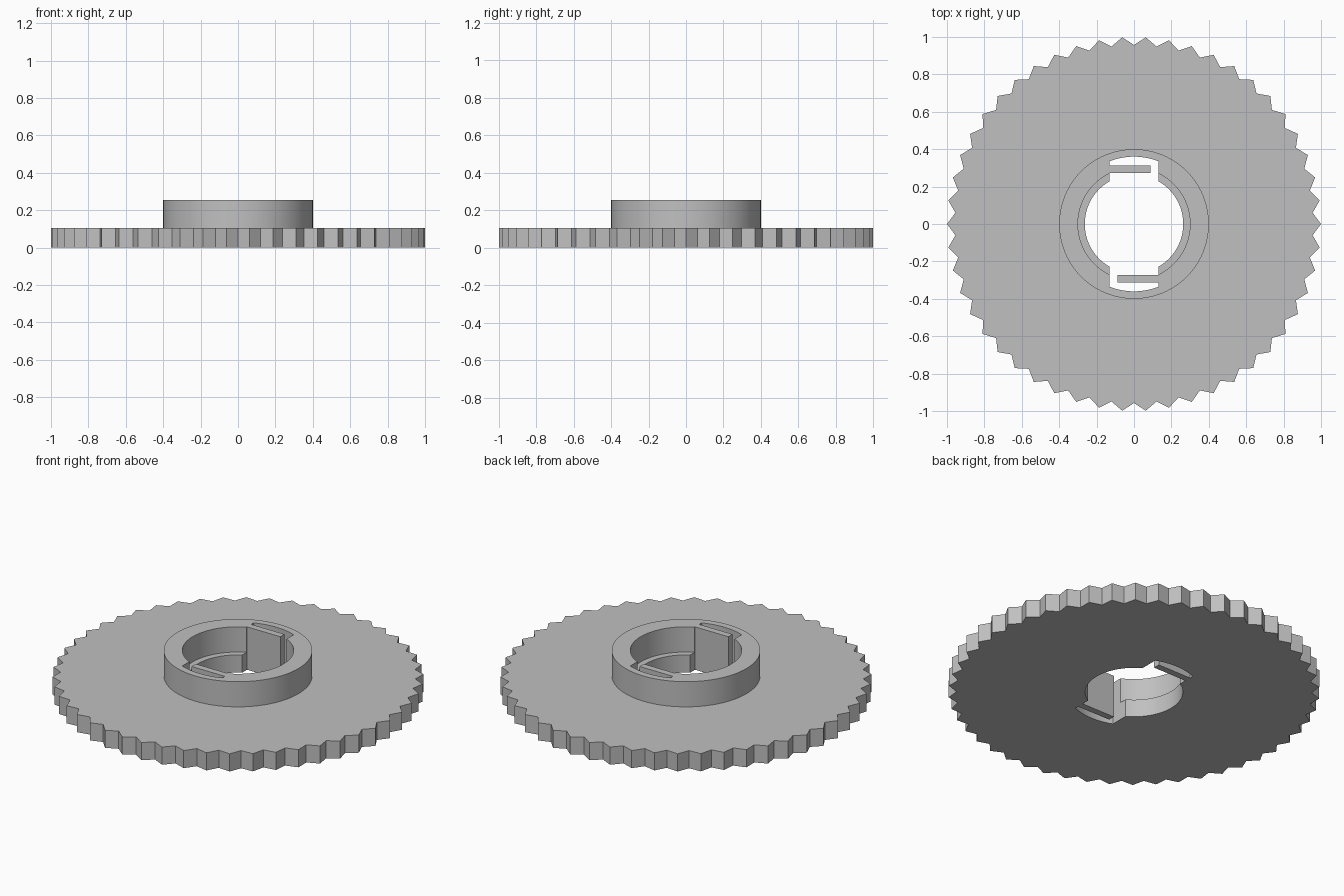
import bpy, bmesh
from math import sin, cos, pi, asin, sqrt, radians

default = bpy.data.objects.get("Cube")
if default:
    bpy.data.objects.remove(default)

GREY = (0.53, 0.53, 0.53)
TEETH = 50
NOTCH, NOTCH_R = 0.132, 0.36             # half width and outer radius of the notches
BAR_IN, BAR_OUT, BAR_TIP = 0.273, 0.312, 0.087
PLATE_TOP, COLLAR_TOP = 0.105, 0.255

metal = bpy.data.materials.new("grey_metal")
metal.use_nodes = True
metal.diffuse_color = (*GREY, 1)
metal.node_tree.nodes["Principled BSDF"].inputs["Base Color"].default_value = (*GREY, 1)


def arc(radius, start, end, steps):
    angles = [start + (end - start) * i / steps for i in range(steps + 1)]
    return [(radius * cos(a), radius * sin(a)) for a in angles]


def bore_outline(radius):
    """Round bore with two opposite notches, each holding a springy bar."""
    side = asin(NOTCH / radius)
    notch = asin(NOTCH / NOTCH_R)
    half = arc(radius, side - pi / 2, pi / 2 - side, 48)
    half += arc(NOTCH_R, pi / 2 - notch, pi / 2 + notch, 16)
    half += [(-NOTCH, BAR_OUT), (BAR_TIP, BAR_OUT), (BAR_TIP, BAR_IN), (-NOTCH, BAR_IN)]
    return half + [(-x, -y) for x, y in half]


def ring_prism(name, outer, inner, bottom, top):
    """Extrude the area between two outlines."""
    bm = bmesh.new()
    edges = []
    for outline in (outer, inner):
        verts = [bm.verts.new((x, y, bottom)) for x, y in outline]
        edges += [bm.edges.new((verts[i - 1], verts[i])) for i in range(len(verts))]
    bmesh.ops.triangle_fill(bm, edges=edges, use_beauty=True, normal=(0, 0, 1))
    result = bmesh.ops.extrude_face_region(bm, geom=bm.faces[:])
    raised = [g for g in result["geom"] if isinstance(g, bmesh.types.BMVert)]
    bmesh.ops.translate(bm, verts=raised, vec=(0, 0, top - bottom))
    bmesh.ops.recalc_face_normals(bm, faces=bm.faces[:])
    mesh = bpy.data.meshes.new(name)
    bm.to_mesh(mesh)
    bm.free()
    mesh.materials.append(metal)
    obj = bpy.data.objects.new(name, mesh)
    bpy.context.collection.objects.link(obj)
    bpy.ops.object.select_all(action="DESELECT")
    obj.select_set(True)
    bpy.context.view_layer.objects.active = obj
    bpy.ops.object.shade_smooth_by_angle(angle=radians(20))
    return obj


# Toothed plate: pointed teeth alternate between tip and root radius
teeth = []
for i in range(TEETH * 2):
    r = 0.957 if i % 2 else 1.0
    a = pi * i / TEETH
    teeth.append((r * cos(a), r * sin(a)))
ring_prism("toothed_plate", teeth, bore_outline(0.263), 0, PLATE_TOP)

# Raised collar with a wider bore, leaving a ledge on the plate
collar = arc(0.4, 0, 2 * pi, 96)[:-1]
ring_prism("collar", collar, bore_outline(0.3), PLATE_TOP, COLLAR_TOP)
